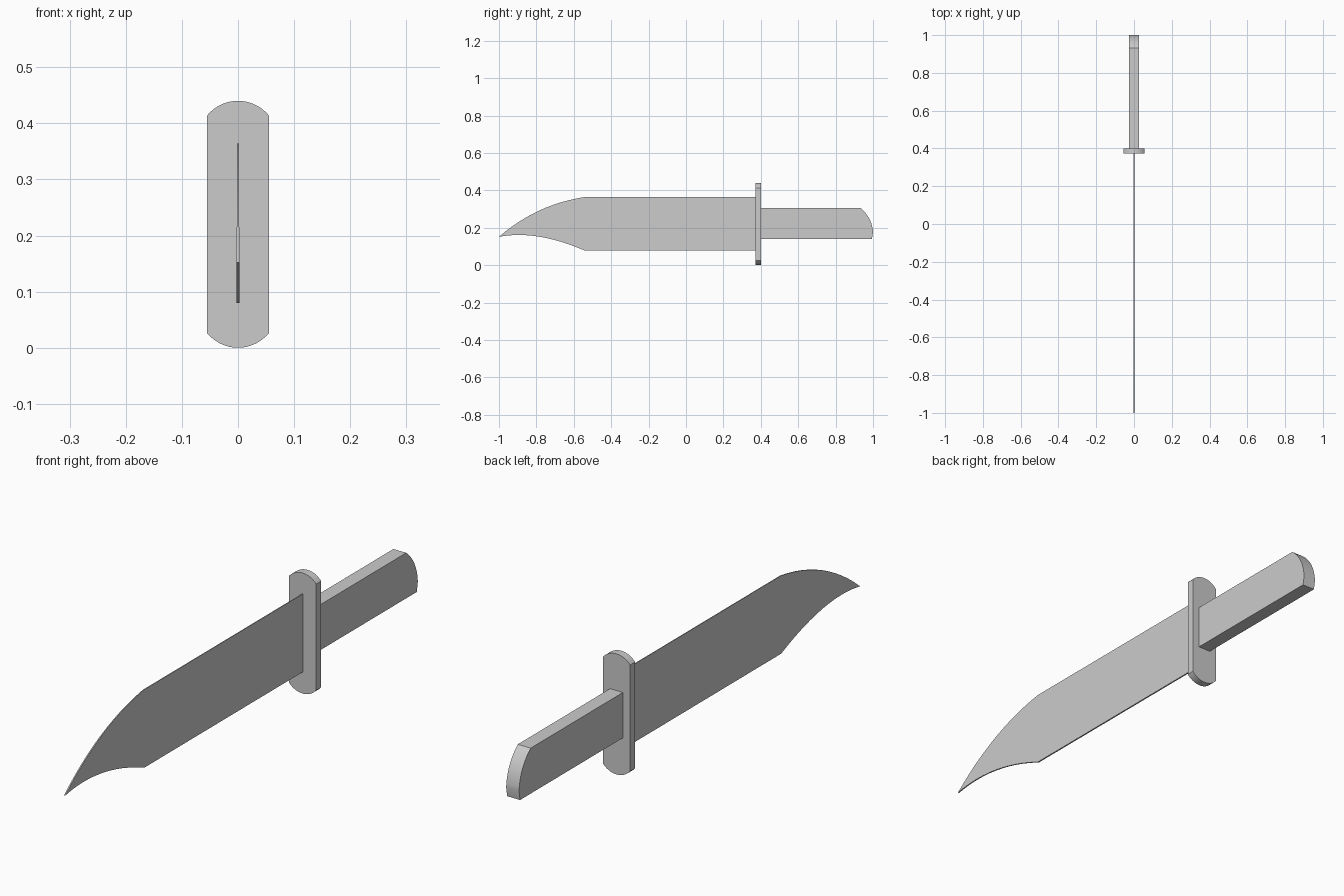
import bpy, bmesh, math

if "Cube" in bpy.data.objects:
    bpy.data.objects.remove(bpy.data.objects["Cube"])


def bezier(p0, p1, p2, n=12):
    """Points along a quadratic curve, both ends included."""
    pts = []
    for i in range(n + 1):
        t = i / n
        pts.append(tuple((1 - t) ** 2 * a + 2 * t * (1 - t) * b + t * t * c
                         for a, b, c in zip(p0, p1, p2)))
    return pts


def slab(name, outline, place_low, place_high):
    """Closed solid between two placements of one outline."""
    bm = bmesh.new()
    low = [bm.verts.new(place_low(*p)) for p in outline]
    high = [bm.verts.new(place_high(*p)) for p in outline]
    bm.faces.new(low)
    bm.faces.new(high[::-1])
    n = len(outline)
    for i in range(n):
        j = (i + 1) % n
        bm.faces.new((low[j], low[i], high[i], high[j]))
    bmesh.ops.recalc_face_normals(bm, faces=bm.faces)
    mesh = bpy.data.meshes.new(name)
    bm.to_mesh(mesh)
    bm.free()
    ob = bpy.data.objects.new(name, mesh)
    bpy.context.collection.objects.link(ob)
    bpy.ops.object.select_all(action='DESELECT')
    ob.select_set(True)
    bpy.context.view_layer.objects.active = ob
    bpy.ops.object.shade_smooth_by_angle(angle=math.radians(25))
    return ob


# Blade: clip point, slightly thinner towards its upper edge
tip = (-1.0, 0.152)
blade = bezier((-0.545, 0.08), (-0.80, 0.19), tip)
blade += bezier(tip, (-0.80, 0.325), (-0.545, 0.364))[1:]
blade += [(0.375, 0.364), (0.375, 0.08)]


def half_thickness(z):
    return 0.0028 - 0.0012 * (z - 0.08) / 0.284


slab("blade", blade,
     lambda y, z: (-half_thickness(z), y, z),
     lambda y, z: (half_thickness(z), y, z))

# Cross guard: upright plate with arched ends
w, h, sag = 0.055, 0.44, 0.026
radius = (w * w + sag * sag) / (2 * sag)
half = math.asin(w / radius)
arch = [(radius * math.sin(a), h - radius + radius * math.cos(a))
        for a in (half - 2 * half * i / 16 for i in range(17))]
guard = arch + [(-x, h - z) for x, z in arch]
slab("guard", guard,
     lambda x, z: (x, 0.372, z),
     lambda x, z: (x, 0.401, z))

# Handle: rectangular grip with a rounded butt
handle = [(0.40, 0.14), (0.994, 0.14)]
handle += bezier((1.0, 0.175), (0.995, 0.255), (0.933, 0.306))
handle += [(0.40, 0.306)]
slab("handle", handle,
     lambda y, z: (-0.026, y, z),
     lambda y, z: (0.026, y, z))
